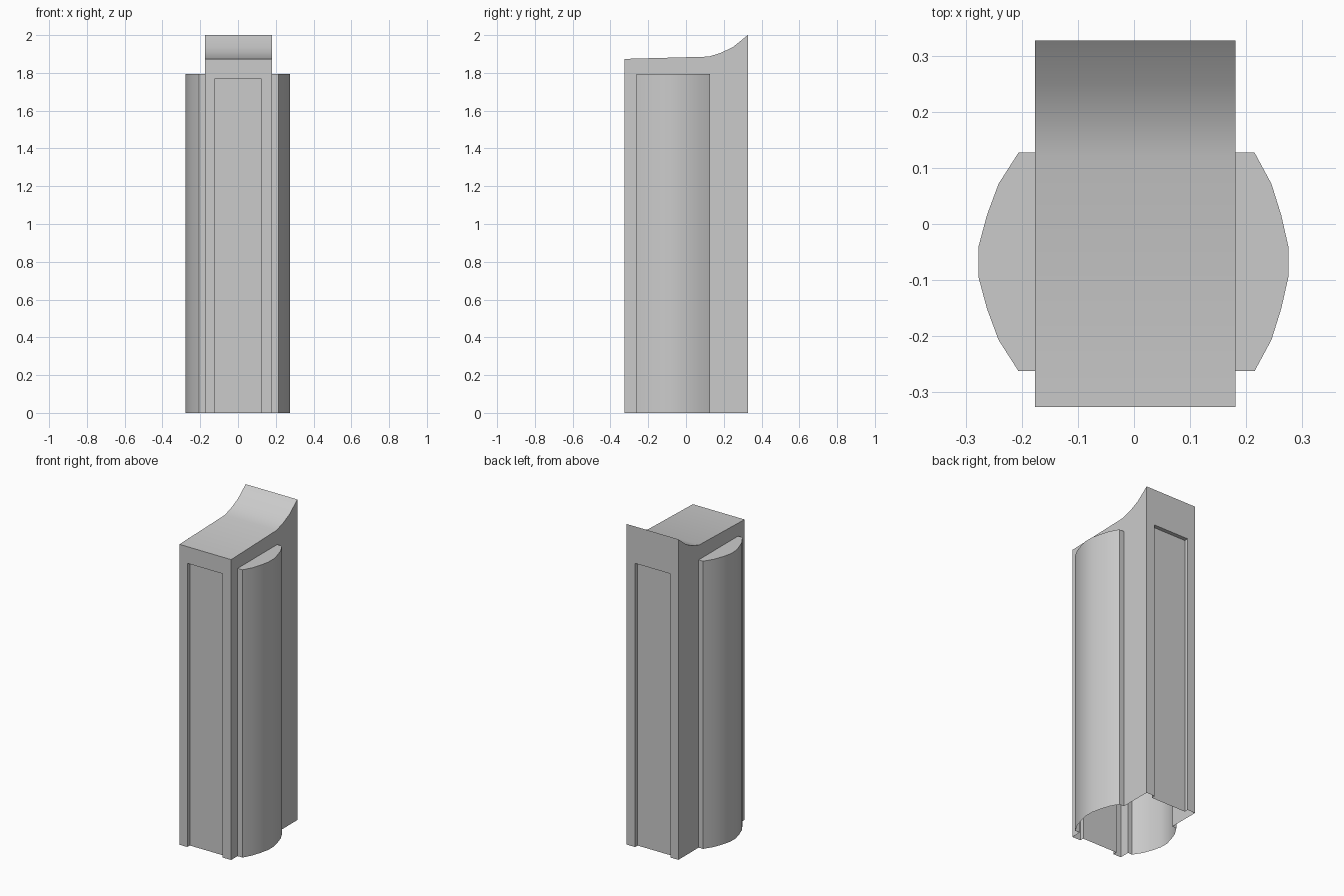
import bpy
import bmesh
from mathutils import Vector

cube = bpy.data.objects.get("Cube")
if cube:
    bpy.data.objects.remove(cube, do_unlink=True)

# Single wall colour
grey = bpy.data.materials.new("light grey")
grey.use_nodes = True
colour = (0.6, 0.6, 0.6, 1)
grey.diffuse_color = colour
grey.node_tree.nodes["Principled BSDF"].inputs["Base Color"].default_value = colour

# Main dimensions
LEFT, RIGHT = -0.176, 0.181
FRONT, BACK = -0.326, 0.327
WING_FRONT, WING_BACK, WING_TOP = -0.262, 0.127, 1.795
PANEL_HALF, PANEL_TOP, RECESS = 0.122, 1.77, 0.025
ROOF = [(FRONT, 1.874), (0.12, 1.886), (0.185, 1.906), (0.25, 1.938), (BACK, 2.0)]


def build(name, faces):
    """Make an object from (points, outward direction) pairs."""
    bm = bmesh.new()
    for points, outward in faces:
        face = bm.faces.new([bm.verts.new(p) for p in points])
        face.normal_update()
        if face.normal.dot(Vector(outward)) < 0:
            face.normal_flip()
    bmesh.ops.remove_doubles(bm, verts=bm.verts, dist=0.0001)
    mesh = bpy.data.meshes.new(name)
    bm.to_mesh(mesh)
    bm.free()
    mesh.materials.append(grey)
    obj = bpy.data.objects.new(name, mesh)
    bpy.context.collection.objects.link(obj)
    bpy.ops.object.select_all(action='DESELECT')
    obj.select_set(True)
    bpy.context.view_layer.objects.active = obj
    bpy.ops.object.shade_smooth_by_angle(angle=0.52)


def strip(path, z0, z1, outward):
    """Upright wall along a plan path."""
    return [([(*a, z0), (*b, z0), (*b, z1), (*a, z1)], outward)
            for a, b in zip(path, path[1:])]


# Side walls, open where the bays join
for name, x, sign in (("right_side_wall", RIGHT, 1), ("left_side_wall", LEFT, -1)):
    outline = [(FRONT, 0), (WING_FRONT, 0), (WING_FRONT, WING_TOP),
               (WING_BACK, WING_TOP), (WING_BACK, 0), (BACK, 0)] + ROOF[::-1]
    build(name, [([(x, y, z) for y, z in outline], (sign, 0, 0))])

# Swept roof
build("roof", [([(LEFT, *a), (RIGHT, *a), (RIGHT, *b), (LEFT, *b)], (0, 0, 1))
               for a, b in zip(ROOF, ROOF[1:])])

# End walls with recessed panels, open at the bottom
for name, y, sign, top in (("front_wall", FRONT, -1, ROOF[0][1]),
                           ("back_wall", BACK, 1, ROOF[-1][1])):
    p, inner = PANEL_HALF, y - sign * RECESS
    outward = (0, sign, 0)
    frame = [(LEFT, 0), (-p, 0), (-p, PANEL_TOP), (p, PANEL_TOP),
             (p, 0), (RIGHT, 0), (RIGHT, top), (LEFT, top)]
    faces = [([(x, y, z) for x, z in frame], outward)]
    faces += strip([(-p, inner), (p, inner)], 0, PANEL_TOP, outward)
    for side in (-1, 1):
        faces += strip([(side * p, y), (side * p, inner)], 0, PANEL_TOP, (-side, 0, 0))
    faces.append(([(-p, y, PANEL_TOP), (p, y, PANEL_TOP),
                   (p, inner, PANEL_TOP), (-p, inner, PANEL_TOP)], (0, 0, -1)))
    build(name, faces)

# Curved side bays with flat tops
BULGE = [0, 0.5, 0.79, 1, 1, 0.79, 0.5, 0]
step = (WING_BACK - WING_FRONT) / (len(BULGE) - 1)
for name, wall, start, depth, sign in (("right_bay", RIGHT, 0.215, 0.06, 1),
                                       ("left_bay", LEFT, 0.206, 0.071, -1)):
    curve = [(sign * (start + depth * f), WING_FRONT + i * step)
             for i, f in enumerate(BULGE)]
    faces = strip(curve, 0, WING_TOP, (sign, 0, 0))
    faces += strip([(wall, WING_FRONT), curve[0]], 0, WING_TOP, (0, -1, 0))
    faces += strip([curve[-1], (wall, WING_BACK)], 0, WING_TOP, (0, 1, 0))
    plan = [(wall, WING_FRONT)] + curve + [(wall, WING_BACK)]
    faces.append(([(x, y, WING_TOP) for x, y in plan], (0, 0, 1)))
    build(name, faces)
